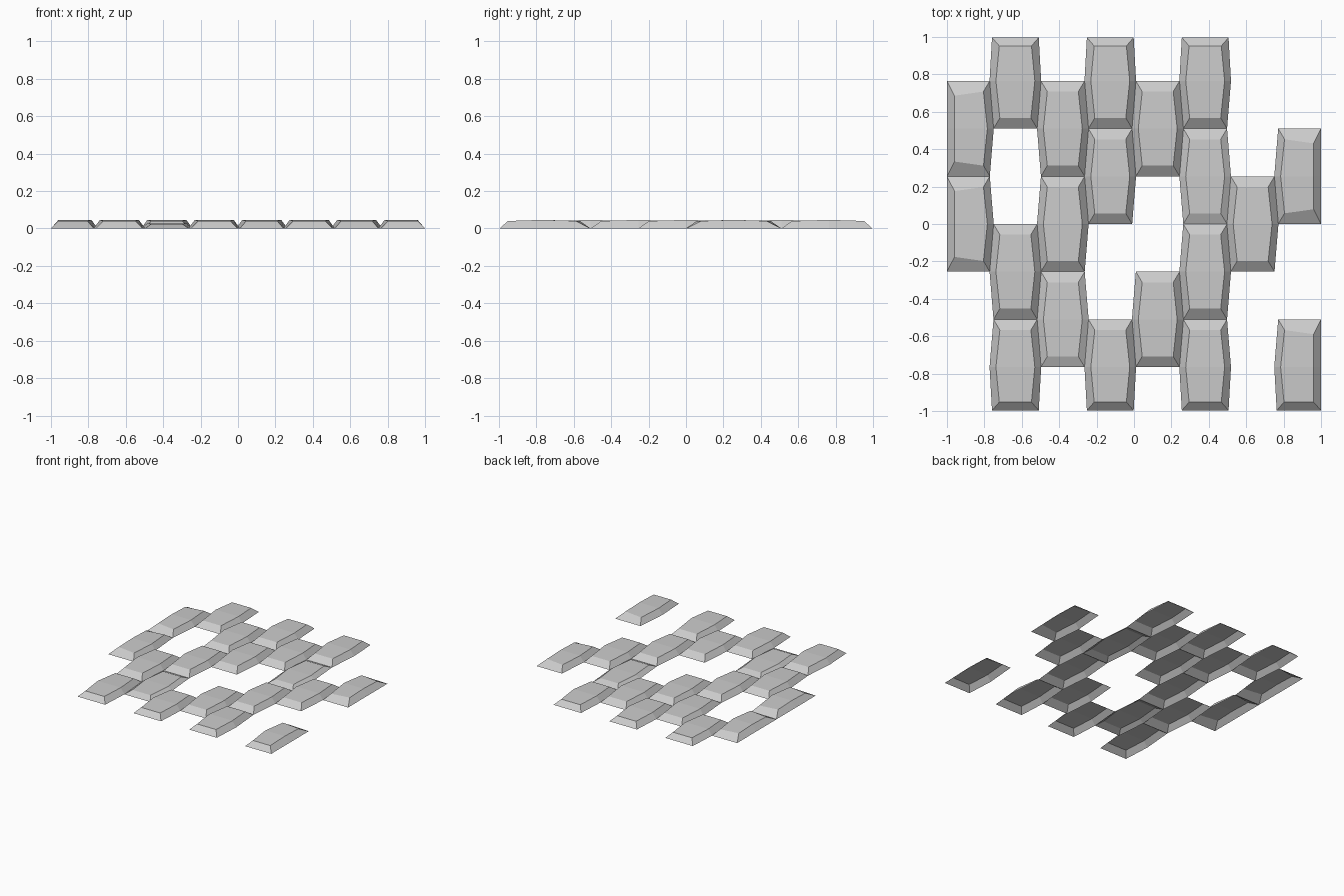
import bpy, bmesh

if "Cube" in bpy.data.objects:
    bpy.data.objects.remove(bpy.data.objects["Cube"])

PITCH_X, PITCH_Y = 0.2537, 0.51
END, MID = 0.117, 0.138          # half widths at tile ends and middle
INSET_X, INSET_Y = 0.034, 0.057  # bevel run towards the raised top
H_END, H_MID = 0.040, 0.046      # raised heights

# lower y of the tiles in each column, in half pitches
LAYOUT = {
    0: [1, -1],
    1: [2, -2, -4],
    2: [1, -1, -3],
    3: [2, 0, -4],
    4: [1, -3],
    5: [2, 0, -2, -4],
    6: [-1],
    7: [0, -4],
}
SHALLOW = {(2, -3): 0.6, (5, 0): 0.6}   # flatter tiles


def tile(col, row):
    """Open-bottomed bevelled hexagonal tile, trimmed at the panel border."""
    cx = (col - 3.5) * PITCH_X
    y0 = row * PITCH_Y / 2
    y1, ym = y0 + PITCH_Y, y0 + PITCH_Y / 2
    k = SHALLOW.get((col, row), 1.0)
    base = [(cx - END, y0), (cx + END, y0), (cx + MID, ym),
            (cx + END, y1), (cx - END, y1), (cx - MID, ym)]
    top = []
    for i, (x, y) in enumerate(base):
        sx = 1 if x < cx else -1
        sy = 0 if i in (2, 5) else (1 if i < 2 else -1)
        top.append((x + sx * INSET_X, y + sy * INSET_Y, k * (H_END if sy else H_MID)))

    # trim against the border: ends widen slightly, outer sides become straight
    def trim(x, y, lim_x, lim_y, widen):
        if abs(y) > lim_y:
            y = lim_y if y > 0 else -lim_y
            x += widen if x > cx else -widen
        if col in (0, 7) and (x < cx) == (col == 0):
            x = -lim_x if col == 0 else lim_x
        return x, y

    base = [trim(x, y, 1.0, 0.997, 0.008) for x, y in base]
    out = []
    for i, (x, y, z) in enumerate(top):
        outer = col in (0, 7) and (x < cx) == (col == 0)
        x, y = trim(x, y, 0.96, 0.952, 0.003)
        if outer and i not in (2, 5) and abs(y) < 0.95:
            y += 0.022 if i < 2 else -0.022
        out.append((x, y, z))

    bm = bmesh.new()
    b = [bm.verts.new((x, y, 0)) for x, y in base]
    t = [bm.verts.new(p) for p in out]
    for i in range(6):
        j = (i + 1) % 6
        bm.faces.new((b[i], b[j], t[j], t[i]))
    # top folds gently along its middle line
    bm.faces.new((t[0], t[1], t[2], t[5]))
    bm.faces.new((t[5], t[2], t[3], t[4]))
    me = bpy.data.meshes.new("tile")
    bm.to_mesh(me)
    bm.free()
    ob = bpy.data.objects.new(f"tile_col{col}_row{row + 4}", me)
    bpy.context.collection.objects.link(ob)


for col, rows in LAYOUT.items():
    for row in rows:
        tile(col, row)
